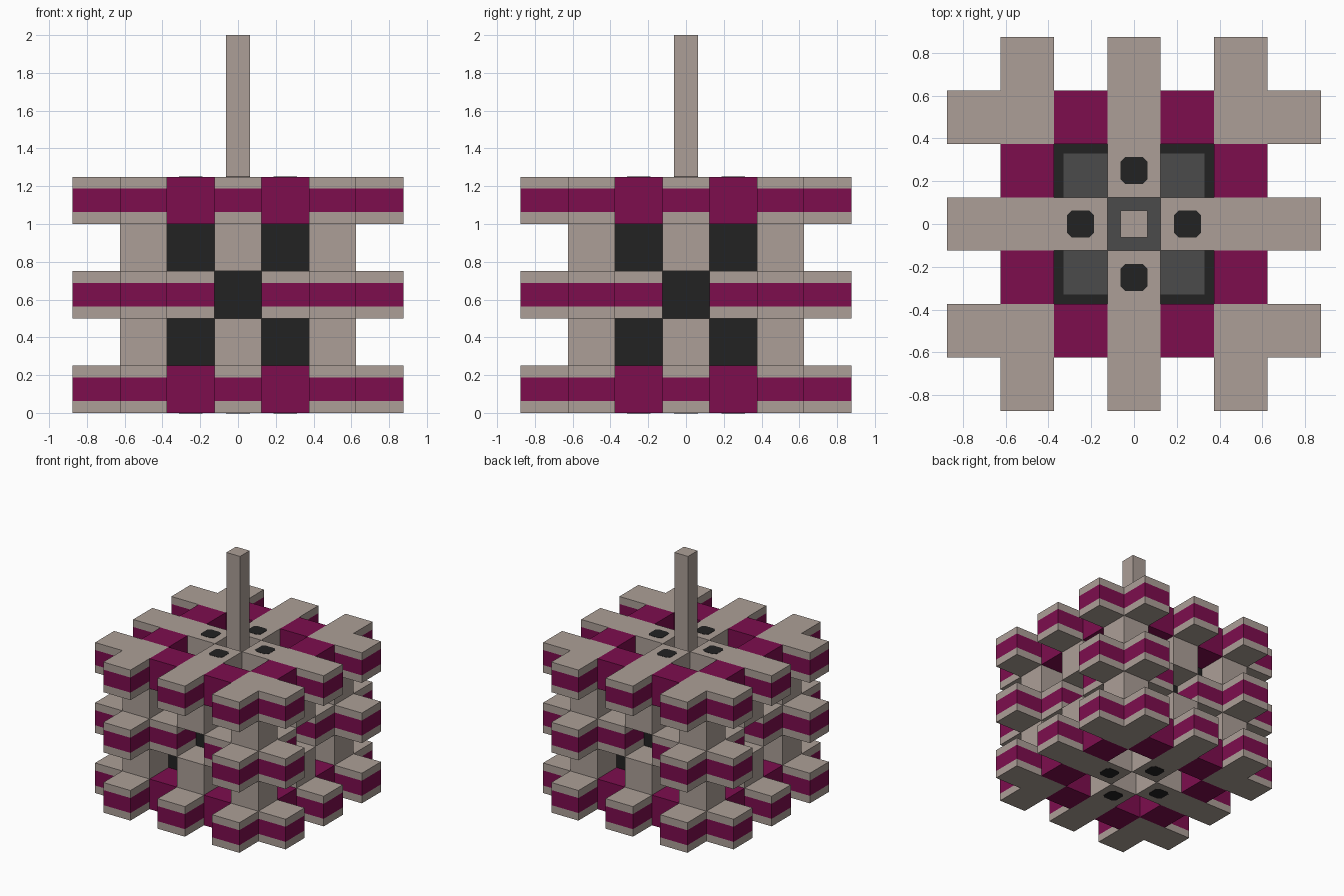
import bpy, bmesh
from mathutils import Vector

cube = bpy.data.objects.get("Cube")
if cube:
    bpy.data.objects.remove(cube, do_unlink=True)

C = 0.25  # edge length of one block


def material(name, rgb):
    m = bpy.data.materials.new(name)
    m.use_nodes = True
    m.diffuse_color = (*rgb, 1)
    m.node_tree.nodes["Principled BSDF"].inputs["Base Color"].default_value = (*rgb, 1)
    return m


BEIGE = material("beige", (0.413, 0.347, 0.309))
PURPLE = material("purple", (0.205, 0.004, 0.076))
BLACK = material("black", (0.016, 0.016, 0.016))
GREY = material("dark grey", (0.069, 0.069, 0.069))


def finish(name, bm, mats):
    mesh = bpy.data.meshes.new(name)
    bm.to_mesh(mesh)
    bm.free()
    for m in mats:
        mesh.materials.append(m)
    ob = bpy.data.objects.new(name, mesh)
    bpy.context.collection.objects.link(ob)
    return ob


def box(bm, lo, hi):
    verts = bmesh.ops.create_cube(bm, size=1)["verts"]
    lo, hi = Vector(lo), Vector(hi)
    for v in verts:
        v.co = (lo + hi) / 2 + v.co * (hi - lo)


def ring(cells, layers):
    """Repeat block positions by quarter turns on several layers."""
    out = set()
    for x, y in cells:
        for _ in range(4):
            out |= {(x, y, z) for z in layers}
            x, y = -y, x
    return out


# Block layout
parts = {
    "striped_blocks": ring([(2, 2), (3, 2), (2, 3), (2, 0), (3, 0)], (0, 4))
    | ring([(2, 2), (3, 2), (2, 3), (2, 1), (2, -1)], (2,)),
    "purple_blocks": ring([(2, 1), (2, -1)], (0, 4)),
    "column_blocks": ring([(2, 2), (2, 0)], (1, 3)),
    "hub_blocks": ring([(1, 0)], (0, 4)),
}
core_cells = {(x, y, z) for x in (-1, 0, 1) for y in (-1, 0, 1) for z in (1, 2, 3)}
solid = core_cells.union(*parts.values())


def build_blocks(name, cells, mats, striped=False):
    """Outer faces of a set of blocks; striped ones get a middle side band."""
    bm = bmesh.new()

    def quad(centre, u, v, mat=0):
        f = bm.faces.new([bm.verts.new(centre + a * u + b * v)
                          for a, b in ((-1, -1), (1, -1), (1, 1), (-1, 1))])
        f.material_index = mat

    for cell in sorted(cells):
        centre = Vector((cell[0], cell[1], cell[2] + 0.5)) * C
        for axis in range(3):
            for sign in (-1, 1):
                n = Vector((0, 0, 0))
                n[axis] = sign
                if tuple(int(c + d) for c, d in zip(cell, n)) in solid:
                    continue
                mid = centre + n * C / 2
                if axis == 2:
                    u = Vector((C / 2, 0, 0))
                    quad(mid, u, n.cross(u))
                    continue
                up = Vector((0, 0, C / 2))
                u = up.cross(n)
                if striped:
                    quad(mid - up * 0.75, u, up * 0.25)
                    quad(mid, u, up * 0.5, 1)
                    quad(mid + up * 0.75, u, up * 0.25)
                else:
                    quad(mid, u, up)
    bmesh.ops.remove_doubles(bm, verts=bm.verts, dist=1e-4)
    finish(name, bm, mats)


build_blocks("striped_blocks", parts["striped_blocks"], [BEIGE, PURPLE], True)
build_blocks("purple_blocks", parts["purple_blocks"], [PURPLE])
build_blocks("column_blocks", parts["column_blocks"], [BEIGE])
build_blocks("hub_blocks", parts["hub_blocks"], [BEIGE])

# Dark core with grey inset panels on its top and bottom
bm = bmesh.new()
box(bm, (-0.375, -0.375, C), (0.375, 0.375, 4 * C))
bm.normal_update()
caps = [f for f in bm.faces if abs(f.normal.z) > 0.9]
bmesh.ops.inset_individual(bm, faces=caps, thickness=0.0625)
for f in caps:
    f.material_index = 1
finish("core", bm, [BLACK, GREY])

# Mast rising from the core
bm = bmesh.new()
box(bm, (-0.0625, -0.0625, 4 * C), (0.0625, 0.0625, 2))
finish("mast", bm, [BEIGE])

# Black ports on the hub blocks, above and below
R, K = 0.0625, 0.042
outline = [(R, -K), (R, K), (K, R), (-K, R), (-R, K), (-R, -K), (-K, -R), (K, -R)]
bm = bmesh.new()
for x, y in ((1, 0), (0, 1), (-1, 0), (0, -1)):
    for z in (-0.002, 5 * C - 0.002):
        f = bm.faces.new([bm.verts.new((x * C + a, y * C + b, z)) for a, b in outline])
        new = bmesh.ops.extrude_face_region(bm, geom=[f], use_keep_orig=True)["geom"]
        for v in new:
            if isinstance(v, bmesh.types.BMVert):
                v.co.z += 0.004
bmesh.ops.recalc_face_normals(bm, faces=bm.faces)
finish("ports", bm, [BLACK])
